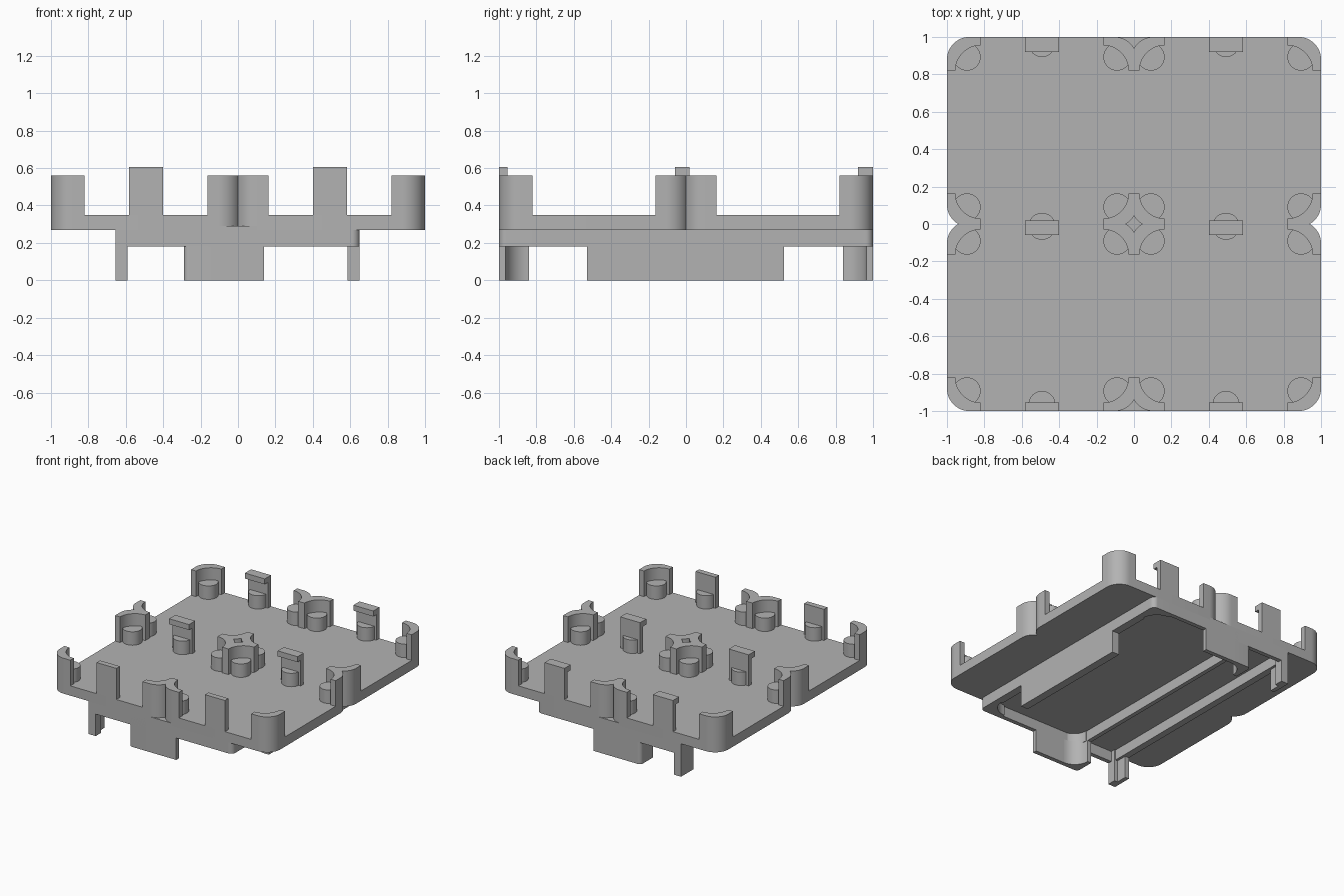
import bpy, bmesh, math

cube = bpy.data.objects.get("Cube")
if cube:
    bpy.data.objects.remove(cube, do_unlink=True)

grey = bpy.data.materials.new("plain grey")
grey.use_nodes = True
GREY = (0.45, 0.45, 0.45, 1)
grey.diffuse_color = GREY
grey.node_tree.nodes["Principled BSDF"].inputs["Base Color"].default_value = GREY

PLATE_BOTTOM, PLATE_TOP = 0.27, 0.35
OVERLAP = 0.016          # how far neighbouring tiles run into each other
CORNER = 0.12
CLIP_X = 0.492


def prism(name, outline, z0, z1):
    """Extrude a flat outline upward into a solid."""
    bm = bmesh.new()
    face = bm.faces.new([bm.verts.new((x, y, z0)) for x, y in outline])
    top = bmesh.ops.extrude_face_region(bm, geom=[face])["geom"]
    bmesh.ops.translate(bm, vec=(0, 0, z1 - z0),
                        verts=[v for v in top if isinstance(v, bmesh.types.BMVert)])
    bmesh.ops.recalc_face_normals(bm, faces=bm.faces)
    mesh = bpy.data.meshes.new(name)
    bm.to_mesh(mesh)
    bm.free()
    mesh.shade_smooth()
    mesh.set_sharp_from_angle(angle=math.radians(30))
    mesh.materials.append(grey)
    obj = bpy.data.objects.new(name, mesh)
    bpy.context.collection.objects.link(obj)
    return obj


def box(name, x0, x1, y0, y1, z0, z1):
    return prism(name, [(x0, y0), (x1, y0), (x1, y1), (x0, y1)], z0, z1)


def arc(cx, cy, r, start, end, n=12):
    angles = [math.radians(start + (end - start) * i / n) for i in range(n + 1)]
    return [(cx + r * math.cos(a), cy + r * math.sin(a)) for a in angles]


def post(name, cx, cy, r, z1):
    """Round post, flattened where it would pass the outer edge."""
    ring = arc(cx, cy, r, 0, 360, 40)[:-1]
    ring = [p for p in ring if abs(p[1]) < 0.995]
    return prism(name, ring, PLATE_TOP - 0.02, z1)


def corner(name, x, y, sx, sy, length, thick, r_out, z0, z1):
    """L-shaped corner wall with a rounded outside and a hollow inner curve."""
    pts = [(length, 0)]
    pts += arc(length, length, length - thick, 270, 180)
    pts += [(0, length)]
    pts += arc(r_out, r_out, r_out, 180, 270)
    return prism(name, [(x + sx * a, y + sy * b) for a, b in pts], z0, z1)


# Four rounded tiles, each with a curved wall and a round post in every corner
for tx in (-1, 1):
    for ty in (-1, 1):
        xs = sorted((-OVERLAP * tx, tx))
        ys = sorted((-OVERLAP * ty, ty))
        r = CORNER
        outline = (arc(xs[0] + r, ys[0] + r, r, 180, 270)
                   + arc(xs[1] - r, ys[0] + r, r, 270, 360)
                   + arc(xs[1] - r, ys[1] - r, r, 0, 90)
                   + arc(xs[0] + r, ys[1] - r, r, 90, 180))
        prism("tile", outline, PLATE_BOTTOM, PLATE_TOP)
        for x, sx in zip(xs, (1, -1)):
            for y, sy in zip(ys, (1, -1)):
                corner("corner_wall", x, y, sx, sy, 0.18, 0.045, r,
                       PLATE_TOP - 0.01, 0.56)
                post("corner_post", x + sx * 0.107, y + sy * 0.107, 0.073, 0.46)

# Upright clips on three rows, hooked on the middle and back rows
for cx in (-CLIP_X, CLIP_X):
    x0, x1 = cx - 0.09, cx + 0.09
    for name, y0, y1, post_y, hooked in (("front", -1, -0.955, -0.965, False),
                                         ("middle", -0.02, 0.02, -0.0125, True),
                                         ("back", 0.96, 1, 0.965, True)):
        box(name + "_clip", x0, x1, y0, y1, PLATE_TOP - 0.01, 0.605)
        post(name + "_clip_post", cx, post_y, 0.072, 0.46)
        if hooked:
            box(name + "_clip_hook", x0, x1, y0 - 0.04, y0 + 0.01, 0.56, 0.605)

# Underside: thin floor, lengthwise rails and end rims
box("under_floor", -0.64, 0.64, -0.98, 0.98, 0.265, 0.29)
RAIL_Z = 0.18
box("left_rail", 0.585, 0.65, -0.82, 0.82, RAIL_Z, 0.28)
box("middle_rail", -0.29, -0.255, -0.98, 0.98, RAIL_Z, 0.28)
box("right_rail", -0.655, -0.6, -0.99, 0.99, RAIL_Z, 0.28)
box("long_foot", 0.585, 0.65, -0.53, 0.525, 0, RAIL_Z + 0.01)

for s in (-1, 1):
    y0, y1 = sorted((s, s * 0.965))
    box("end_rim", -0.62, 0.5, y0, y1, RAIL_Z, 0.29)
    corner("rim_corner", 0.65, s, -1, -s, 0.19, 0.05, 0.04, RAIL_Z, 0.28)
    corner("rim_fillet", -0.28, s, 1, -s, 0.15, 0.03, 0.001, RAIL_Z, 0.28)
    # Hanging feet: a curved plate in the middle and a narrow leg at the side
    corner("curved_foot", -0.29, s, 1, -s, 0.16, 0.035, 0.03, 0, RAIL_Z + 0.02)
    box("flat_foot", -0.14, 0.14, y0, y1, 0, RAIL_Z + 0.02)
    y0, y1 = sorted((s, s * 0.84))
    box("side_leg", -0.655, -0.62, y0, y1, 0, 0.28)
    y0, y1 = sorted((s, s * 0.93))
    box("side_leg_lip", -0.63, -0.59, y0, y1, 0, 0.28)
